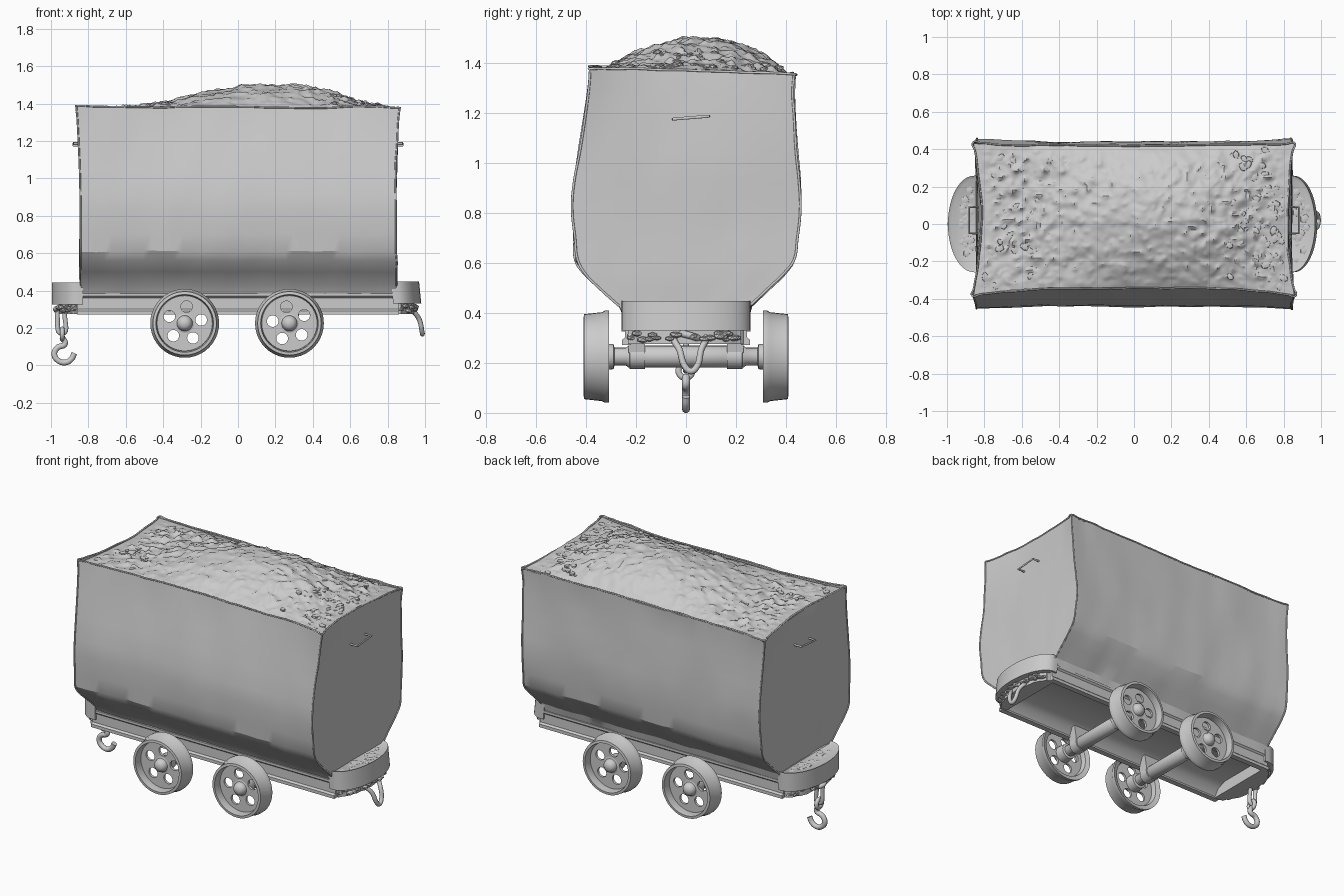
import bpy, bmesh, math, random
from mathutils import Vector, Matrix, noise

if "Cube" in bpy.data.objects:
    bpy.data.objects.remove(bpy.data.objects["Cube"])

random.seed(4)


def finish(obj, angle=40):
    bpy.ops.object.select_all(action='DESELECT')
    obj.select_set(True)
    bpy.context.view_layer.objects.active = obj
    if obj.type == 'CURVE':
        bpy.ops.object.convert(target='MESH')
    bpy.ops.object.shade_smooth_by_angle(angle=math.radians(angle))
    return bpy.context.object


def mesh_obj(name, bm, angle=40):
    bmesh.ops.recalc_face_normals(bm, faces=bm.faces)
    me = bpy.data.meshes.new(name)
    bm.to_mesh(me)
    bm.free()
    obj = bpy.data.objects.new(name, me)
    bpy.context.collection.objects.link(obj)
    return finish(obj, angle)


def tube(name, pts, r, cyclic=False, smooth=True):
    cu = bpy.data.curves.new(name, 'CURVE')
    cu.dimensions, cu.bevel_depth, cu.bevel_resolution = '3D', r, 3
    cu.use_fill_caps, cu.resolution_u = True, 6
    sp = cu.splines.new('BEZIER')
    sp.bezier_points.add(len(pts) - 1)
    for bp, p in zip(sp.bezier_points, pts):
        bp.co = p
        bp.handle_left_type = bp.handle_right_type = 'AUTO' if smooth else 'VECTOR'
    sp.use_cyclic_u = cyclic
    obj = bpy.data.objects.new(name, cu)
    bpy.context.collection.objects.link(obj)
    return finish(obj)


def prism(name, loop, vec, inset=0, drop=0):
    bm = bmesh.new()
    f = bm.faces.new([bm.verts.new(p) for p in loop])
    ext = bmesh.ops.extrude_face_region(bm, geom=[f])['geom']
    bmesh.ops.translate(bm, vec=vec, verts=[v for v in ext if isinstance(v, bmesh.types.BMVert)])
    if inset:
        top = [g for g in ext if isinstance(g, bmesh.types.BMFace)]
        bmesh.ops.recalc_face_normals(bm, faces=bm.faces)
        bmesh.ops.inset_region(bm, faces=top, thickness=inset)
        bmesh.ops.translate(bm, vec=(0, 0, -drop), verts=top[0].verts)
    return mesh_obj(name, bm)


def lathe_y(name, profile, x, z, side, closed=False, n=40):
    """Spin (radius, y) points about the axle line."""
    bm = bmesh.new()
    vs = [bm.verts.new((r, y * side, 0)) for r, y in profile]
    es = [bm.edges.new(p) for p in zip(vs, vs[1:] + (vs[:1] if closed else []))]
    bmesh.ops.spin(bm, geom=vs + es, axis=(0, 1, 0), cent=(0, 0, 0), angle=2 * math.pi, steps=n)
    bmesh.ops.remove_doubles(bm, verts=bm.verts, dist=1e-4)
    bmesh.ops.translate(bm, vec=(x, 0, z), verts=bm.verts)
    return mesh_obj(name, bm)


# Tub cross-section: z, front y, back y
SECTION = [(.37, -.24, .245), (.43, -.268, .262), (.50, -.345, .335), (.56, -.408, .398), (.61, -.437, .432),
           (.70, -.446, .446), (.82, -.455, .455), (.92, -.448, .453), (1.05, -.425, .443),
           (1.18, -.405, .436), (1.30, -.39, .43), (1.37, -.385, .432)]


def ring(z, y0, y1, nx=40, ny=20):
    """One level of the tub wall, with dented sides and ends."""
    k = max(0, (z - .9) / .47) ** 2
    hx = .843 + .02 * k
    bow = .012 * min(1, max(0, (z - .45) / .2))
    pts = []
    for i in range(nx):
        u = -1 + 2 * i / nx
        pts.append((u * hx, y0 + (bow + .03 * k) * (1 - u ** 4)))
    for j in range(ny):
        v = -1 + 2 * j / ny
        pts.append((hx - .045 * k * (1 - v * v), y0 + (y1 - y0) * (v + 1) / 2))
    for i in range(nx):
        u = 1 - 2 * i / nx
        pts.append((u * hx, y1 - bow * (1 - u ** 4)))
    for j in range(ny):
        v = 1 - 2 * j / ny
        pts.append((-hx + .045 * k * (1 - v * v), y0 + (y1 - y0) * (v + 1) / 2))
    out = []
    for x, y in pts:
        p = Vector((x, y, z - (.03 * y if z > 1.2 else 0)))
        out.append(p + noise.noise_vector(p * 4) * .007 + noise.noise_vector(p * 11) * .004)
    return out


# Tub shell
bm = bmesh.new()
rings = [[bm.verts.new(p) for p in ring(*s)] for s in SECTION]
for a, b in zip(rings, rings[1:]):
    for i in range(len(a)):
        j = (i + 1) % len(a)
        bm.faces.new((a[i], a[j], b[j], b[i]))
bm.faces.new(rings[0])
mesh_obj("tub", bm, 24)

# Rolled lip and corner seams following the shell
tube("tub_lip", ring(*SECTION[-1]), .005, True)
for c in (0, 40, 60, 100):
    tube("corner_seam", [ring(*s)[c] for s in SECTION[1:]], .005)

# Heaped ore load
bm = bmesh.new()
NX, NY = 170, 84


def load_point(u, v):
    x = u * (.858 - .04 * (1 - v * v))
    y0, y1 = -.38 + .04 * (1 - u ** 4), .43 - .01 * (1 - u ** 4)
    y = y0 + (y1 - y0) * (v + 1) / 2
    edge = (1 - u ** 8) * (1 - v ** 8)
    w = .58 if x < .2 else .45
    side = 1 - abs(v) ** (1.6 if v < 0 else 2.4)
    z = 1.36 - .03 * y + .142 * math.exp(-abs((x - .2) / w) ** 2.4) * side
    p = Vector((x, y, 0))
    z += edge * (.014 * noise.noise(p * 7) + .014 * noise.noise(p * 19) * (.5 + abs(u)))
    z += edge * .03 * max(0, noise.noise(p * 30) - .1) * (.5 + u * u)
    return Vector((x, y, z))


grid = [[bm.verts.new(load_point(-1 + 2 * i / NX, -1 + 2 * j / NY)) for j in range(NY + 1)] for i in range(NX + 1)]
for i in range(NX):
    for j in range(NY):
        bm.faces.new((grid[i][j], grid[i + 1][j], grid[i + 1][j + 1], grid[i][j + 1]))
mesh_obj("ore_load", bm, 35)

# Loose stones, mostly towards the ends
bm = bmesh.new()
for k in range(90):
    u = random.choice((-1, 1, 1)) * random.uniform(.4, 1) ** .5 * .96
    p = load_point(u, random.uniform(-.93, .93)) - Vector((0, 0, .004))
    m = Matrix.Translation(p) @ Matrix.Rotation(random.uniform(0, 6), 4, 'Z') @ Matrix.Diagonal((1.3, .9, .6, 1))
    bmesh.ops.create_icosphere(bm, subdivisions=1, radius=random.uniform(.012, .024), matrix=m)
mesh_obj("loose_stones", bm, 35)

# Chassis: channel rails and a trough-shaped belly between them
for s in (-1, 1):
    channel = [(.22, .272), (.256, .272), (.256, .292), (.245, .302), (.245, .36), (.256, .37), (.256, .385), (.22, .385)]
    prism("side_rail", [(-.86, s * y, z) for y, z in channel], (1.72, 0, 0))
belly = [(-.222, .28), (-.19, .325), (-.13, .35), (.13, .35), (.19, .325), (.222, .28), (.222, .375), (-.222, .375)]
prism("chassis_belly", [(-.85, y, z) for y, z in belly], (1.7, 0, 0))


# Rounded end buffers with a grimy underside
def half_disc(s, x0, depth, w, z, rough=0):
    pts = []
    for i in range(25):
        a = -math.pi / 2 + math.pi * i / 24
        r = 1 + random.uniform(-rough, rough)
        pts.append((s * (x0 + depth * r * abs(math.cos(a))), w * r * math.sin(a), z))
    return [(s * .83, -w, z)] + pts + [(s * .83, w, z)]


for s, reach, lift in ((-1, .14, 0), (1, .125, .005)):
    prism("end_buffer", half_disc(s, .855, reach, .258, .325 + lift), (-.012 * (s > 0), 0, .118), .02, .012)
    prism("buffer_underside", half_disc(s, .845, reach - .03, .235, .275, .05), (0, 0, .06))
    bm = bmesh.new()
    for k in range(60):
        a = random.uniform(-1.4, 1.4)
        top = k % 2
        q = random.uniform(.3, .85) if top else .95
        p = (s * (.85 + (reach - .02) * q * math.cos(a)), .23 * q * math.sin(a),
             .426 + lift if top else random.uniform(.29, .32))
        m = Matrix.Translation(p) @ Matrix.Diagonal((1.2, 1.3, .7, 1))
        bmesh.ops.create_icosphere(bm, subdivisions=1, radius=random.uniform(.012, .02), matrix=m)
    mesh_obj("buffer_grit", bm, 35)
    # Lifting handle on the tub end
    tube("end_handle", [(s * x, y, 1.18 + .08 * y) for x, y in ((.83, -.05), (.88, -.05), (.88, .09), (.83, .09))],
         .006, smooth=False)

# Wheels and axles
for x, turn in ((-.285, .2), (.275, .5)):
    z, R = .225, .184
    lathe_y("axle", [(0, -.32), (.036, -.32), (.036, -.24), (.044, -.23), (.044, .23), (.036, .24), (.036, .32), (0, .32)],
            x, z, 1, n=20)
    for s in (-1, 1):
        lathe_y("wheel_rim", [(.155, .318), (R, .308), (R, .326), (.178, .336), (.17, .408), (.154, .41), (.146, .35)],
                x, z, s, True)
        # Wheel web: a filled disc with five round holes
        cu = bpy.data.curves.new("wheel_web", 'CURVE')
        cu.dimensions, cu.fill_mode, cu.extrude = '2D', 'BOTH', .008
        holes = [(.09 * math.cos(t), .09 * math.sin(t), .031, 18) for t in (turn + k * math.tau / 5 for k in range(5))]
        for cx, cy, r, n in [(0, 0, .158, 40)] + holes:
            sp = cu.splines.new('POLY')
            sp.points.add(n - 1)
            for i, p in enumerate(sp.points):
                a = math.tau * i / n
                p.co = (cx + r * math.cos(a), cy + r * math.sin(a), 0, 1)
            sp.use_cyclic_u = True
        web = bpy.data.objects.new("wheel_web", cu)
        bpy.context.collection.objects.link(web)
        web.rotation_euler = (math.pi / 2, 0, 0)
        web.location = (x, s * .355, z)
        finish(web)
        lathe_y("wheel_hub", [(0, .405), (.02, .402), (.035, .39), (.04, .375), (.042, .366), (.054, .362), (.054, .335),
                              (.05, .29), (.03, .285)], x, z, s, n=24)
        # Axle bearing hung from the rail
        lathe_y("bearing", [(.03, .16), (.05, .165), (.05, .225), (.03, .23)], x, z, s, n=20)
        prism("bearing_block", [(x - .045, s * .165, .235), (x + .045, s * .165, .235), (x + .06, s * .165, .33),
                                (x - .06, s * .165, .33)], (0, s * .065, 0))

# Coupling hook on the left end
tube("hook_staple", [(-.90, 0, .31), (-.945, -.03, .31), (-.975, 0, .30), (-.945, .03, .29)], .014, True)
tube("hook_link", [(-.95, 0, .31), (-.925, 0, .25), (-.94, 0, .17), (-.965, 0, .25)], .013, True)
tube("hook_eye", [(-.94, -.03, .17), (-.94, 0, .195), (-.94, .025, .17), (-.94, 0, .14)], .013, True)
tube("coupling_hook", [(-.94, 0, .15), (-.925, 0, .115), (-.965, 0, .095), (-.982, 0, .06), (-.96, 0, .025),
                       (-.92, 0, .016), (-.89, 0, .035), (-.875, 0, .065)], .016)

# Coupling link on the right end
tube("link_staple", [(.88, .015, .32), (.92, -.02, .32), (.95, .015, .31), (.92, .05, .30)], .014, True)
tube("coupling_link", [(.92, -.045, .31), (.967, -.025, .25), (.984, .0, .18), (.986, .02, .167), (.984, .04, .18),
                       (.967, .06, .25), (.92, .075, .31), (.91, .015, .335)], .013, True)
